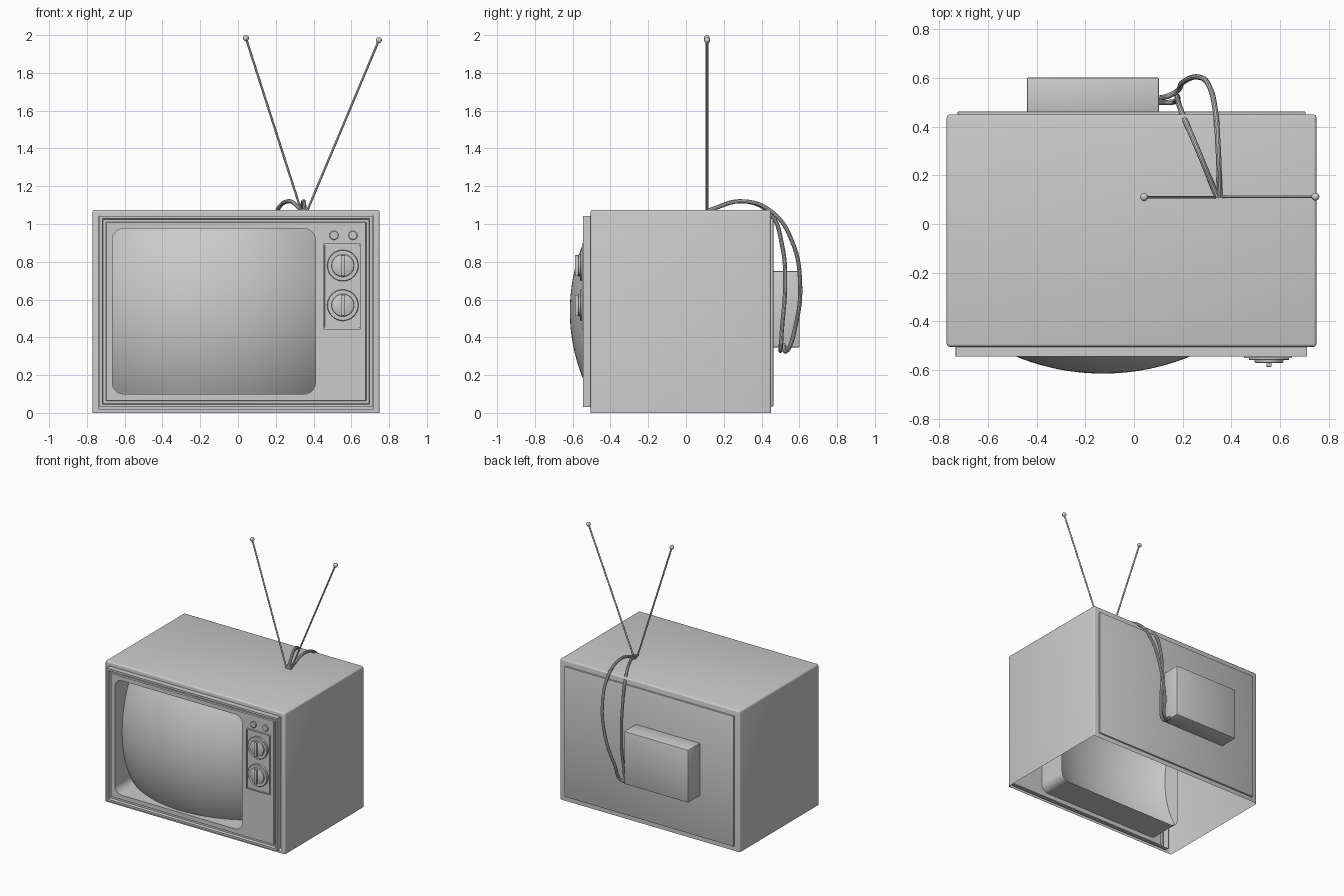
import bpy, bmesh, math
from mathutils import Vector

if "Cube" in bpy.data.objects:
    bpy.data.objects.remove(bpy.data.objects["Cube"])


def finish(name, bm, smooth=True):
    bmesh.ops.recalc_face_normals(bm, faces=bm.faces)
    me = bpy.data.meshes.new(name)
    bm.to_mesh(me)
    bm.free()
    ob = bpy.data.objects.new(name, me)
    bpy.context.collection.objects.link(ob)
    bpy.ops.object.select_all(action='DESELECT')
    ob.select_set(True)
    bpy.context.view_layer.objects.active = ob
    if smooth:
        bpy.ops.object.shade_smooth_by_angle(angle=math.radians(35))
    return ob


def box_bm(x0, x1, y0, y1, z0, z1):
    bm = bmesh.new()
    bmesh.ops.create_cube(bm, size=1)
    for v in bm.verts:
        v.co = ((x0 + x1) / 2 + v.co.x * (x1 - x0),
                (y0 + y1) / 2 + v.co.y * (y1 - y0),
                (z0 + z1) / 2 + v.co.z * (z1 - z0))
    return bm


def box(name, *dims, bevel=0.004):
    bm = box_bm(*dims)
    bmesh.ops.bevel(bm, geom=bm.edges[:], offset=bevel, segments=2, profile=0.5, affect='EDGES')
    return finish(name, bm)


def outline(x0, x1, z0, z1, r, y, n=8):
    """Rounded rectangle facing the front."""
    pts = []
    corners = [(x1 - r, z1 - r), (x0 + r, z1 - r), (x0 + r, z0 + r), (x1 - r, z0 + r)]
    for c, (cx, cz) in enumerate(corners):
        for i in range(n + 1):
            a = math.pi / 2 * (c + i / n)
            pts.append(Vector((cx + r * math.cos(a), y, cz + r * math.sin(a))))
    return pts


def loft(bm, loops):
    rows = [[bm.verts.new(p) for p in lp] for lp in loops]
    for a, b in zip(rows, rows[1:]):
        for i in range(len(a)):
            j = (i + 1) % len(a)
            bm.faces.new((a[i], a[j], b[j], b[i]))
    return rows


def lathe(name, x, z, profile, sides=40):
    """Round knob along the y axis, profile of (radius, y)."""
    bm = bmesh.new()
    rows = loft(bm, [[(x + r * math.cos(2 * math.pi * i / sides), y,
                       z + r * math.sin(2 * math.pi * i / sides)) for i in range(sides)]
                     for r, y in profile])
    bm.faces.new(rows[-1])
    return finish(name, bm)


# Cabinet: open underneath and at the front, rounded upper edges
bm = box_bm(-0.77, 0.75, -0.505, 0.45, 0, 1.075)
bm.normal_update()
bmesh.ops.delete(bm, geom=[f for f in bm.faces if f.normal.z < -0.9], context='FACES')
bmesh.ops.bevel(bm, geom=[e for e in bm.edges if not e.is_boundary], offset=0.012,
                segments=3, profile=0.5, affect='EDGES')
bm.normal_update()
front = min(bm.faces, key=lambda f: f.calc_center_median().y)
bmesh.ops.inset_region(bm, faces=[front], thickness=0.03, use_boundary=True)
bmesh.ops.delete(bm, geom=[front], context='FACES')
finish("cabinet", bm)

# Front bezel: raised rim, recessed panel, screen opening with deep lip
X0, X1, Z0, Z1 = -0.665, 0.41, 0.1, 0.975
bm = bmesh.new()
loft(bm, [
    outline(-0.733, 0.712, 0.03, 1.043, 0.003, -0.49),
    outline(-0.733, 0.712, 0.03, 1.043, 0.003, -0.545),
    outline(-0.718, 0.697, 0.045, 1.028, 0.003, -0.545),
    outline(-0.714, 0.693, 0.049, 1.024, 0.003, -0.525),
    outline(-0.700, 0.679, 0.063, 1.010, 0.003, -0.525),
    outline(-0.697, 0.676, 0.066, 1.007, 0.003, -0.535),
    outline(X0, X1, Z0, Z1, 0.06, -0.535),
    outline(X0, X1, Z0, Z1, 0.06, -0.31)])
finish("front_bezel", bm)

# Screen: spherical bulge filling the opening
centre = Vector(((X0 + X1) / 2, -0.615, (Z0 + Z1) / 2))
R = 0.95
edge = outline(X0, X1, Z0, Z1, 0.06, -0.615)
dense = []
for i, p in enumerate(edge):
    q = edge[(i + 1) % len(edge)]
    steps = max(1, round((q - p).length / 0.06))
    dense += [p.lerp(q, k / steps) for k in range(steps)]
loops = []
for k in range(1, 17):
    ring = [centre.lerp(p, k / 16) for p in dense]
    for p in ring:
        p.y = -0.615 + R - math.sqrt(R * R - (p - centre).length_squared)
    loops.append(ring)
bm = bmesh.new()
rows = loft(bm, loops)
mid = bm.verts.new(centre)
for i, v in enumerate(rows[0]):
    bm.faces.new((mid, v, rows[0][(i + 1) % len(dense)]))
finish("screen", bm)

# Control plate with a thin raised edge
bm = bmesh.new()
rows = loft(bm, [
    outline(0.452, 0.65, 0.442, 0.897, 0.003, -0.52),
    outline(0.452, 0.65, 0.442, 0.897, 0.003, -0.55),
    outline(0.459, 0.643, 0.449, 0.890, 0.003, -0.55),
    outline(0.460, 0.642, 0.450, 0.889, 0.003, -0.543)])
bm.faces.new(rows[-1])
finish("control_plate", bm)

# Dials with grip bars, and two small knobs
for i, z in enumerate((0.78, 0.57)):
    lathe(f"dial_{i + 1}", 0.555, z,
          [(0.083, -0.54), (0.083, -0.557), (0.08, -0.56), (0.06, -0.56),
           (0.058, -0.569), (0.055, -0.571)])
    box(f"dial_grip_{i + 1}", 0.544, 0.566, -0.587, -0.565, z - 0.055, z + 0.055, bevel=0.002)
for i, x in enumerate((0.508, 0.608)):
    lathe(f"small_knob_{i + 1}", x, 0.94, [(0.024, -0.53), (0.024, -0.541), (0.021, -0.544)], 24)

# Rear panel and rear housing
box("rear_panel", -0.725, 0.705, 0.44, 0.462, 0.035, 1.03, bevel=0.003)
box("rear_housing", -0.44, 0.102, 0.455, 0.602, 0.347, 0.75, bevel=0.006)


# Antenna rods with ball tips
def antenna(name, a, b):
    a, b = Vector(a), Vector(b)
    d = b - a
    bpy.ops.mesh.primitive_cylinder_add(vertices=12, radius=0.006, depth=d.length, location=(a + b) / 2)
    ob = bpy.context.object
    ob.name = name + "_rod"
    ob.rotation_euler = d.to_track_quat('Z', 'Y').to_euler()
    bpy.ops.object.shade_smooth_by_angle()
    bpy.ops.mesh.primitive_uv_sphere_add(segments=20, ring_count=12, radius=0.016, location=b)
    bpy.context.object.name = name + "_tip"
    bpy.ops.object.shade_smooth()


antenna("left_antenna", (0.338, 0.11, 1.06), (0.042, 0.11, 1.984))
antenna("right_antenna", (0.362, 0.112, 1.06), (0.746, 0.112, 1.973))


# Antenna cables looping from the top down to the rear housing
def cable(name, pts):
    cu = bpy.data.curves.new(name, 'CURVE')
    cu.dimensions = '3D'
    cu.bevel_depth = 0.011
    cu.bevel_resolution = 3
    cu.use_fill_caps = True
    sp = cu.splines.new('BEZIER')
    sp.resolution_u = 8
    sp.bezier_points.add(len(pts) - 1)
    for bp, p in zip(sp.bezier_points, pts):
        bp.co = p
        bp.handle_left_type = bp.handle_right_type = 'AUTO'
    ob = bpy.data.objects.new(name, cu)
    bpy.context.collection.objects.link(ob)
    bpy.ops.object.select_all(action='DESELECT')
    ob.select_set(True)
    bpy.context.view_layer.objects.active = ob
    bpy.ops.object.convert(target='MESH')
    bpy.ops.object.shade_smooth_by_angle()


cable("outer_cable", [(0.353, 0.11, 1.07), (0.346, 0.31, 1.12), (0.335, 0.46, 1.06),
                      (0.31, 0.565, 0.9), (0.265, 0.604, 0.69), (0.2, 0.582, 0.47),
                      (0.15, 0.53, 0.325), (0.09, 0.515, 0.365)])
cable("inner_cable", [(0.342, 0.11, 1.07), (0.26, 0.31, 1.12), (0.2, 0.45, 1.05),
                      (0.18, 0.51, 0.88), (0.178, 0.525, 0.7), (0.172, 0.507, 0.43),
                      (0.145, 0.5, 0.33), (0.09, 0.5, 0.365)])
